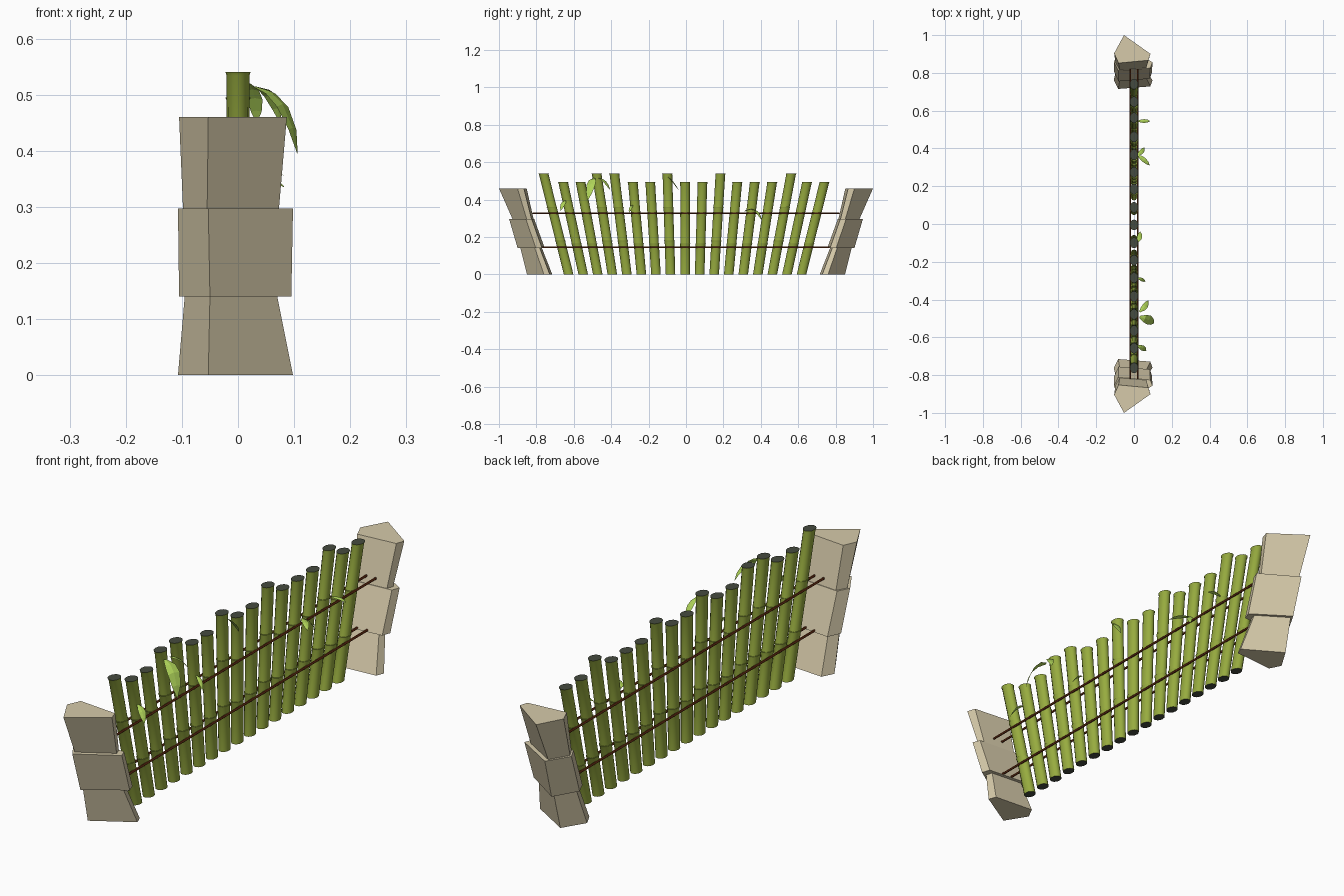
import bpy, bmesh, math
from mathutils import Vector

if "Cube" in bpy.data.objects:
    bpy.data.objects.remove(bpy.data.objects["Cube"])


def material(name, rgb):
    m = bpy.data.materials.new(name)
    m.diffuse_color = (*rgb, 1)
    m.use_nodes = True
    m.node_tree.nodes["Principled BSDF"].inputs["Base Color"].default_value = m.diffuse_color
    return m


STONE = material("sandy stone", (0.67, 0.59, 0.40))
BAMBOO = material("bamboo green", (0.31, 0.41, 0.05))
CAP = material("dark cut end", (0.06, 0.07, 0.05))
ROPE = material("red brown rope", (0.17, 0.035, 0.008))
LEAF = material("leaf green", (0.43, 0.66, 0.10))


def finish(name, bm, mats, fix=True):
    if fix:
        bmesh.ops.recalc_face_normals(bm, faces=bm.faces[:])
    me = bpy.data.meshes.new(name)
    bm.to_mesh(me)
    bm.free()
    for m in mats:
        me.materials.append(m)
    ob = bpy.data.objects.new(name, me)
    bpy.context.collection.objects.link(ob)
    return ob


def loft(bm, rings, cap_mat=0, smooth=False):
    """Skin a stack of equal point rings and close both ends."""
    vs = [[bm.verts.new(p) for p in r] for r in rings]
    n = len(vs[0])
    for a, b in zip(vs, vs[1:]):
        for i in range(n):
            j = (i + 1) % n
            bm.faces.new((a[i], a[j], b[j], b[i])).smooth = smooth
    for end in (vs[0][::-1], vs[-1]):
        bm.faces.new(end).material_index = cap_mat


# Stone end posts: three stacked five-sided blocks leaning outward
# each ring: z, left x, apex x, right x, inner y, outer y
BLOCKS = [
    ((0.0, -.107, -.053, .098, .715, .85), (.14, -.095, -.05, .070, .770, .885)),
    ((.14, -.105, -.050, .095, .755, .90), (.297, -.107, -.053, .098, .812, .946)),
    ((.297, -.098, -.055, .073, .815, .928), (.46, -.105, -.053, .087, .852, 1.0)),
]


def stone_ring(side, z, xl, xa, xr, yi, yo):
    d = yo - yi
    pts = [(xa, yo), (xr, yi + .33 * d), (xr * .88, yi + .1 * d),
           (xl * .78, yi), (xl, yi + .35 * d)]
    return [(x, side * y, z) for x, y in pts]


for side, label in ((-1, "front"), (1, "back")):
    for k, block in enumerate(BLOCKS):
        bm = bmesh.new()
        loft(bm, [stone_ring(side, *r) for r in block])
        finish(f"{label}_stone_{k + 1}", bm, [STONE])

# Bamboo poles fanning out from the middle, three segments with a small lip,
# slightly wider along the fence than across it
TALL = {0, 3, 4, 7, 10, 14}
SEGMENT = [(0, .0200), (.965, .0203), (1, .0224)]
WIDEN = 1.27
for i in range(17):
    h = .54 if i in TALL else .495
    y0 = (i - 8) * .0778 - .005
    lean = (i - 8) * .0311
    bm = bmesh.new()
    rings = []
    for s in range(3):
        for t, r in SEGMENT:
            z = h * (s + t) / 3
            rings.append([(r * math.cos(a), y0 + lean * z + WIDEN * r * math.sin(a), z)
                          for a in (math.tau * k / 12 for k in range(12))])
    loft(bm, rings, cap_mat=1, smooth=True)
    ob = finish(f"bamboo_pole_{i + 1}", bm, [BAMBOO, CAP])
    ob.data.set_sharp_from_angle(angle=math.radians(40))

# Rope rails on both faces of the fence
for z, half, label in ((.145, .775, "lower"), (.327, .82, "upper")):
    for x, face in ((-.02, "left"), (.02, "right")):
        bm = bmesh.new()
        loft(bm, [[(x + .0045 * math.cos(math.tau * k / 6), y,
                    z + .0045 * math.sin(math.tau * k / 6)) for k in range(6)]
                  for y in (-half, half)])
        finish(f"{label}_{face}_rope", bm, [ROPE])

# Leaves: arched, creased blades on the right face
# base, tip, arch height, width
LEAVES = [
    ((.02, -.645, .395), (.065, -.67, .34), .015, .028),
    ((.03, -.492, .515), (.106, -.525, .395), .038, .050),
    ((.03, -.465, .515), (.075, -.405, .45), .022, .030),
    ((.02, -.285, .37), (.06, -.305, .33), .012, .018),
    ((.02, -.095, .52), (.033, -.04, .45), .012, .028),
    ((.02, .365, .345), (.055, .405, .29), .015, .024),
    ((.02, .365, .345), (.083, .310, .335), .012, .024),
    ((.02, .545, .36), (.085, .545, .355), .010, .020),
]
for i, (base, tip, arch, width) in enumerate(LEAVES):
    base, tip = Vector(base), Vector(tip)
    across = (tip - base).cross(Vector((0, 0, 1))).normalized() * width / 2
    bm = bmesh.new()
    rows = []
    for t, w in ((0, .25), (.25, .85), (.5, 1), (.78, .7), (1, .04)):
        mid = base.lerp(tip, t)
        mid.z += arch * 3 * t * (1 - t)
        mid.x += arch * 1.2 * t * (1 - t)
        drop = Vector((0, 0, -.1 * width * w))
        rows.append([bm.verts.new(p) for p in
                     (mid - across * w + drop, mid, mid + across * w + drop)])
    for a, b in zip(rows, rows[1:]):
        for j in (0, 1):
            bm.faces.new((a[j], b[j], b[j + 1], a[j + 1]))
    bm.normal_update()
    if sum(f.normal.z for f in bm.faces) < 0:
        bmesh.ops.reverse_faces(bm, faces=bm.faces[:])
    finish(f"leaf_{i + 1}", bm, [LEAF], fix=False)
